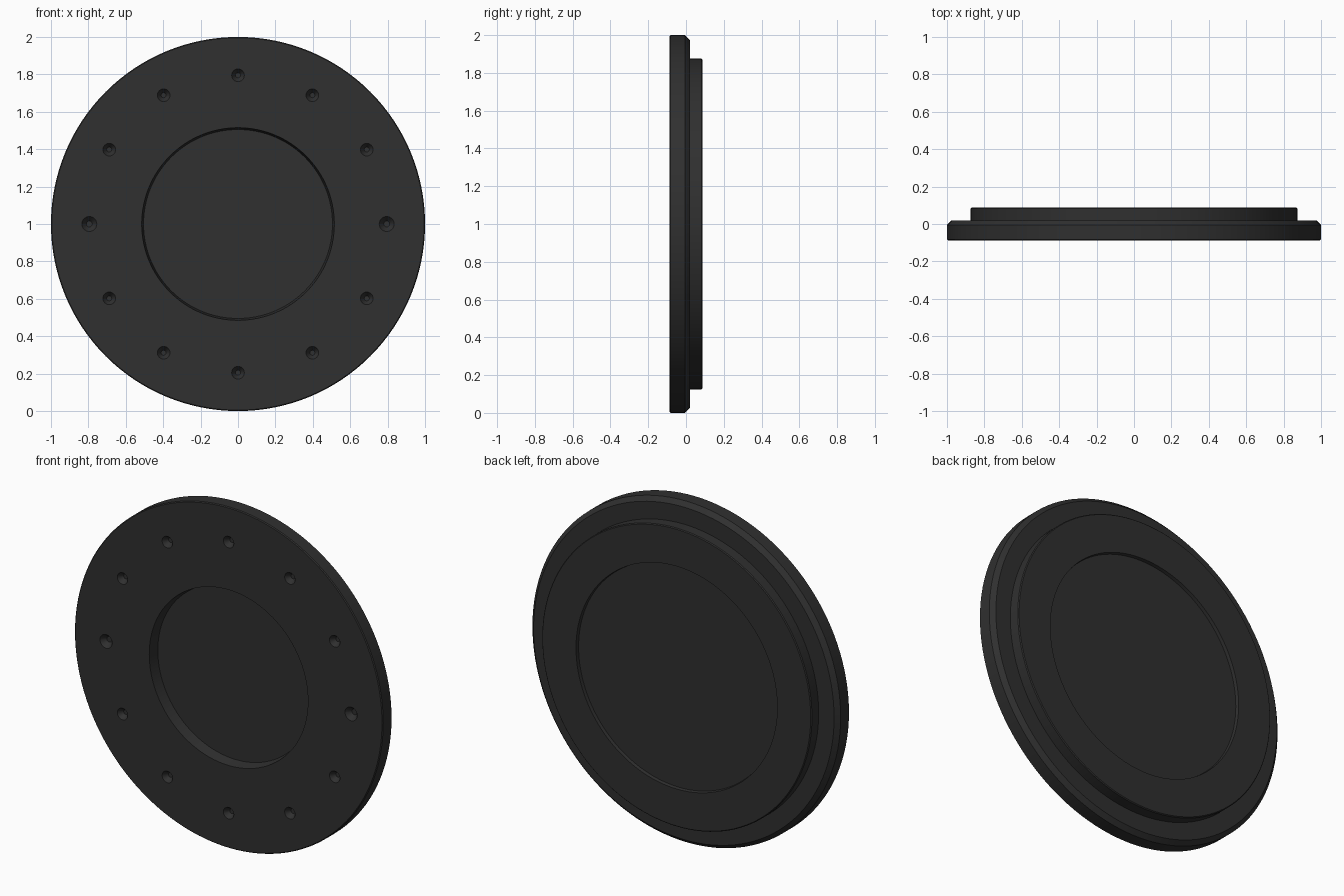
import bpy, bmesh, math
from mathutils import Matrix, Vector

default = bpy.data.objects.get("Cube")
if default:
    bpy.data.objects.remove(default, do_unlink=True)

SEGMENTS = 128
DIMPLES = 12

black = bpy.data.materials.new("matte_black")
black.use_nodes = True
black.diffuse_color = (0.029, 0.029, 0.029, 1)
bsdf = black.node_tree.nodes["Principled BSDF"]
bsdf.inputs["Base Color"].default_value = black.diffuse_color
bsdf.inputs["Roughness"].default_value = 0.7


def add_object(name, bm):
    bmesh.ops.recalc_face_normals(bm, faces=bm.faces)
    mesh = bpy.data.meshes.new(name)
    bm.to_mesh(mesh)
    bm.free()
    mesh.materials.append(black)
    obj = bpy.data.objects.new(name, mesh)
    bpy.context.collection.objects.link(obj)
    return obj


# Stepped disc: (radius, depth) profile turned about the y axis
profile = [
    (0, -0.022), (0.505, -0.022), (0.515, -0.087),           # front recess
    (0.995, -0.087), (1, -0.082), (1, -0.005),               # wide flange
    (0.975, 0.02), (0.875, 0.02), (0.875, 0.082),            # back step
    (0.87, 0.087), (0.653, 0.087), (0.65, 0.067), (0, 0.067),  # back recess
]
bm = bmesh.new()
verts = [bm.verts.new((r, y, 1)) for r, y in profile]
edges = [bm.edges.new(pair) for pair in zip(verts, verts[1:])]
bmesh.ops.spin(bm, geom=verts + edges, cent=(0, 0, 1), axis=(0, 1, 0),
               angle=math.tau, steps=SEGMENTS, use_merge=False)
bmesh.ops.remove_doubles(bm, verts=bm.verts, dist=0.0002)
disc = add_object("stepped_disc", bm)

# Ring of conical dimples cut into the front
bm = bmesh.new()
for i in range(DIMPLES):
    angle = math.tau * i / DIMPLES
    radius = 0.04 if i % (DIMPLES // 2) == 0 else 0.034
    centre = Vector((0.795 * math.cos(angle), -0.087, 1 + 0.795 * math.sin(angle)))
    bmesh.ops.create_cone(
        bm, cap_ends=True, segments=24, radius1=radius * 1.6, radius2=radius * 0.4,
        depth=0.06,
        matrix=Matrix.Translation(centre) @ Matrix.Rotation(-math.pi / 2, 4, "X"))
cutter = add_object("dimple_cutter", bm)
cutter.hide_render = True

cut = disc.modifiers.new("dimples", "BOOLEAN")
cut.operation = "DIFFERENCE"
cut.solver = "EXACT"
cut.object = cutter

bpy.ops.object.select_all(action="DESELECT")
disc.select_set(True)
bpy.context.view_layer.objects.active = disc
bpy.ops.object.modifier_apply(modifier=cut.name)
bpy.data.objects.remove(cutter, do_unlink=True)
bpy.ops.object.shade_smooth_by_angle(angle=math.radians(25))
